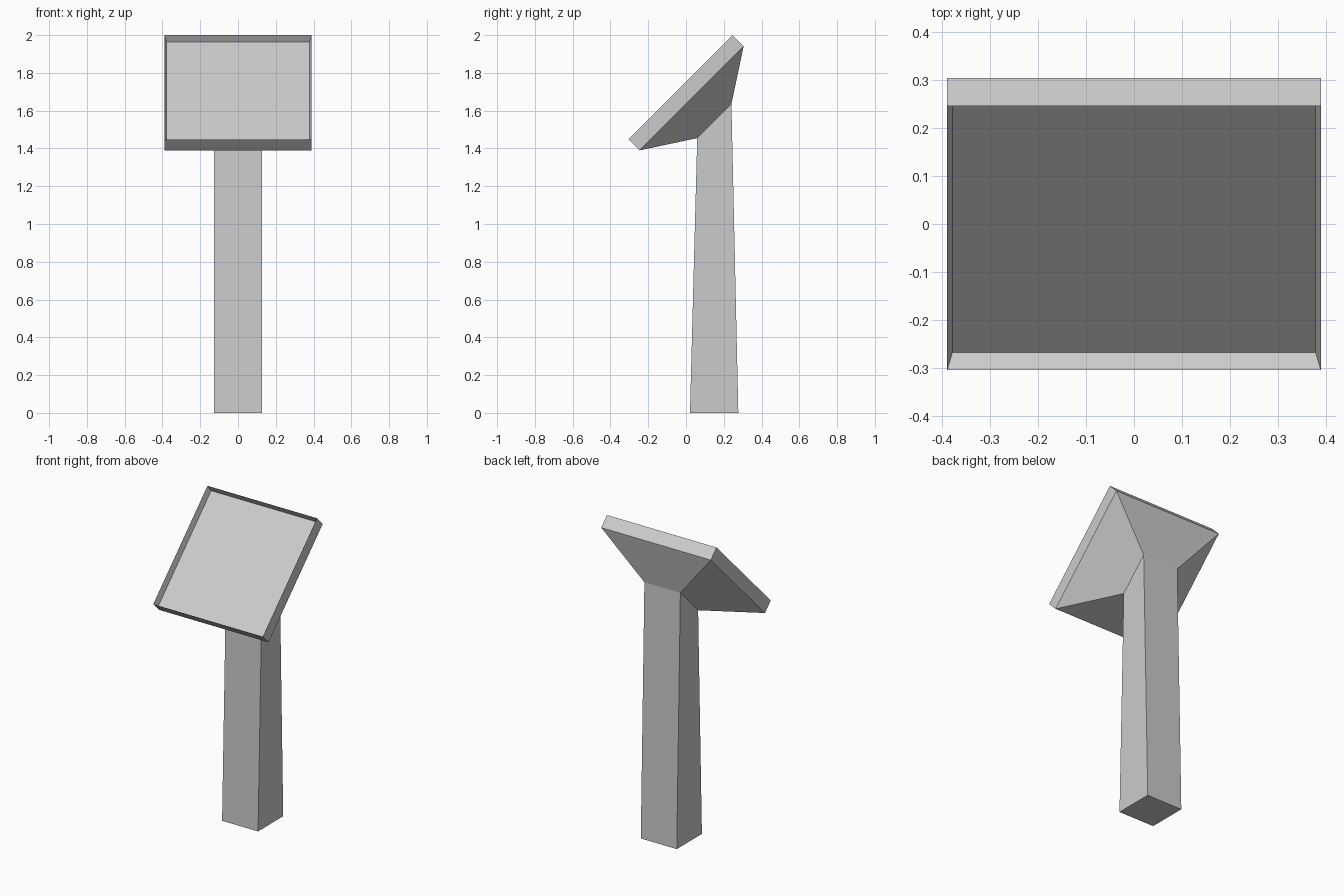
import bpy, bmesh
from math import radians
from mathutils import Matrix, Vector

if "Cube" in bpy.data.objects:
    bpy.data.objects.remove(bpy.data.objects["Cube"])

HEAD = Matrix.Translation((0, 0, 1.695)) @ Matrix.Rotation(radians(45), 4, 'X')


def square(half, height, matrix):
    """Four corners of a square ring, placed by a matrix."""
    return [matrix @ Vector((sx * half, sy * half, height))
            for sx, sy in ((-1, -1), (1, -1), (1, 1), (-1, 1))]


def loft(name, rings, cap_start=False, cap_end=False):
    """Bridge successive square rings into one flat-shaded object."""
    bm = bmesh.new()
    loops = [[bm.verts.new(p) for p in ring] for ring in rings]
    for a, b in zip(loops, loops[1:]):
        for i in range(4):
            j = (i + 1) % 4
            bm.faces.new((a[i], a[j], b[j], b[i]))
    if cap_start:
        bm.faces.new(loops[0])
    if cap_end:
        bm.faces.new(loops[-1])
    bmesh.ops.recalc_face_normals(bm, faces=bm.faces)
    mesh = bpy.data.meshes.new(name)
    bm.to_mesh(mesh)
    bm.free()
    obj = bpy.data.objects.new(name, mesh)
    bpy.context.collection.objects.link(obj)
    return obj


# Ring shared by the head's neck and the top of the post
neck = square(0.128, -0.212, HEAD)

# Tilted head: recessed panel, sloped rim, square sides, tapered back
loft("tilted_head", [
    square(0.379, 0.0, HEAD),
    square(0.39, 0.0415, HEAD),
    square(0.39, -0.0415, HEAD),
    neck,
], cap_start=True)

# Post: square foot rising to the slanted neck
foot = square(0.128, 0.0, Matrix.Translation((0, 0.149, 0)))
loft("post", [foot, neck], cap_start=True)
